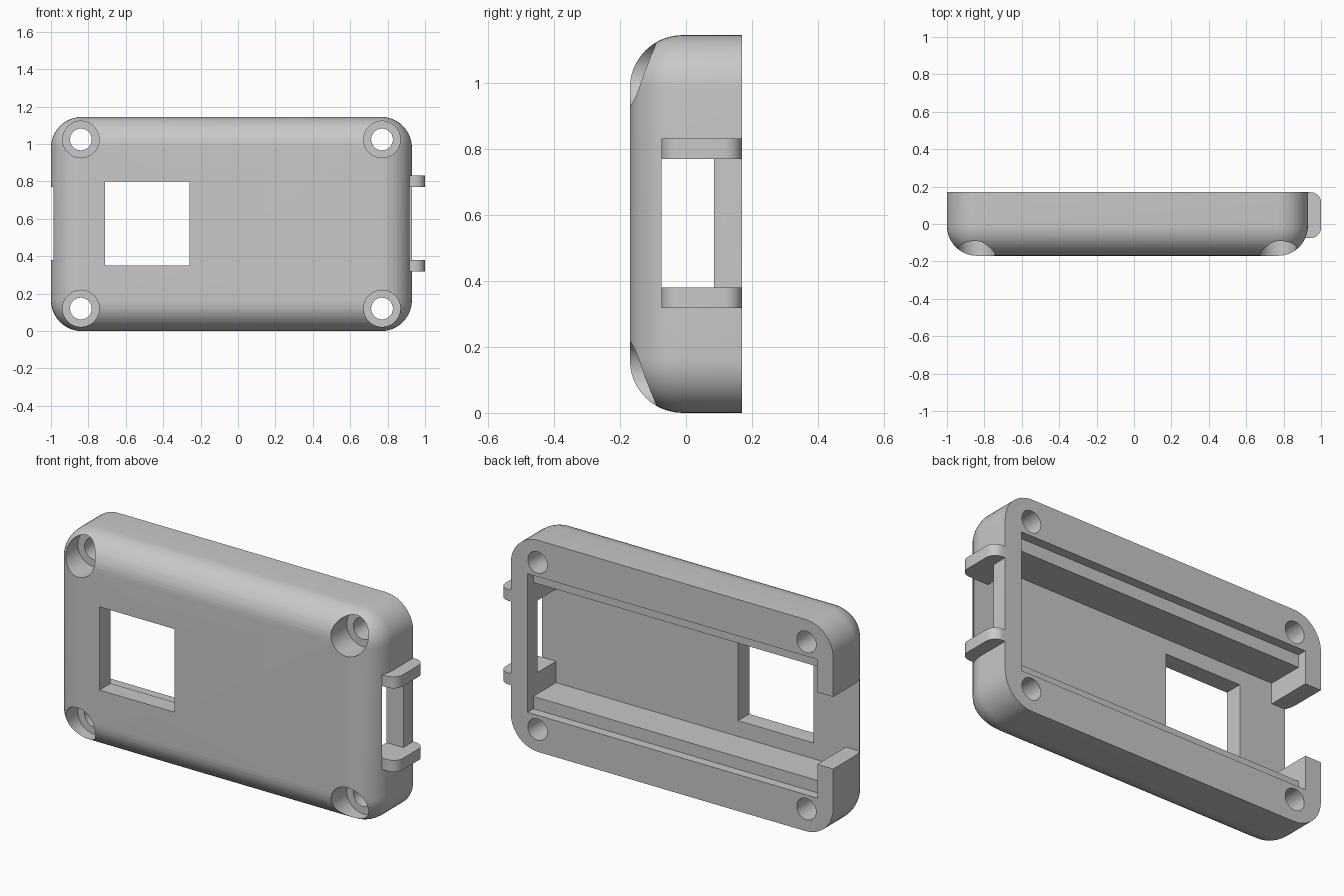
import bpy, bmesh, math

if "Cube" in bpy.data.objects:
    bpy.data.objects.remove(bpy.data.objects["Cube"], do_unlink=True)

grey = bpy.data.materials.new("light_grey_plastic")
colour = (0.58, 0.58, 0.58, 1)
grey.diffuse_color = colour
grey.use_nodes = True
grey.node_tree.nodes["Principled BSDF"].inputs["Base Color"].default_value = colour

# Overall sizes
LEFT, RIGHT, TOP = -1.0, 0.93, 1.145
FRONT, BACK = -0.17, 0.17
FLOOR = -0.075
FILLET, CORNER = 0.16, 0.165
MID = TOP / 2


def finish(name, bm):
    bmesh.ops.recalc_face_normals(bm, faces=bm.faces)
    mesh = bpy.data.meshes.new(name)
    bm.to_mesh(mesh)
    bm.free()
    mesh.materials.append(grey)
    obj = bpy.data.objects.new(name, mesh)
    bpy.context.collection.objects.link(obj)
    return obj


def activate(obj):
    bpy.ops.object.select_all(action="DESELECT")
    obj.select_set(True)
    bpy.context.view_layer.objects.active = obj


def loft(name, rings):
    """Skin a stack of equal point rings and cap both ends."""
    bm = bmesh.new()
    loops = [[bm.verts.new(p) for p in ring] for ring in rings]
    n = len(loops[0])
    for a, b in zip(loops, loops[1:]):
        for i in range(n):
            j = (i + 1) % n
            bm.faces.new((a[i], a[j], b[j], b[i]))
    bm.faces.new(loops[0])
    bm.faces.new(loops[-1])
    return finish(name, bm)


def rounded_ring(y, inset, steps=12):
    """Rounded rectangle outline of the case at depth y."""
    r = CORNER - inset
    points = []
    corners = [(RIGHT - CORNER, TOP - CORNER), (LEFT + CORNER, TOP - CORNER),
               (LEFT + CORNER, CORNER), (RIGHT - CORNER, CORNER)]
    for k, (cx, cz) in enumerate(corners):
        for s in range(steps + 1):
            a = math.pi / 2 * (k + s / steps)
            points.append((cx + r * math.cos(a), y, cz + r * math.sin(a)))
    return points


def box(x0, x1, y0, y1, z0, z1):
    return loft("cutter", [[(x0, y, z0), (x1, y, z0), (x1, y, z1), (x0, y, z1)]
                           for y in (y0, y1)])


def cylinder(x, z, r, y0, y1, n=48):
    angles = [2 * math.pi * i / n for i in range(n)]
    return loft("cutter", [[(x + r * math.cos(a), y, z + r * math.sin(a))
                            for a in angles] for y in (y0, y1)])


def cut(target, cutter):
    cutter.hide_render = True
    mod = target.modifiers.new("cut", "BOOLEAN")
    mod.operation = "DIFFERENCE"
    mod.solver = "EXACT"
    mod.object = cutter
    activate(target)
    bpy.ops.object.modifier_apply(modifier=mod.name)
    bpy.data.objects.remove(cutter, do_unlink=True)


# Case shell with a rounded front edge
rings = [rounded_ring(BACK, 0)]
for i in range(13):
    a = math.pi / 2 * i / 12
    rings.append(rounded_ring(FRONT + FILLET * (1 - math.sin(a)),
                              FILLET * (1 - math.cos(a))))
case = loft("case_shell", rings)

# Shallow board seat, then the deeper and narrower cavity
cut(case, box(-0.905, 0.83, 0.12, 0.3, MID - 0.375, MID + 0.375))
cut(case, box(-0.905, 0.83, FLOOR, 0.3, MID - 0.308, MID + 0.308))

# Front window, open end slot and closed end port
cut(case, box(-0.71, -0.26, -0.3, 0, 0.35, 0.80))
cut(case, box(-1.1, -0.85, FLOOR, 0.3, 0.38, 0.77))
cut(case, box(0.78, 1.1, FLOOR, 0.085, 0.38, 0.77))

# Counterbored screw holes
for x in (-0.84, 0.77):
    for z in (MID - 0.452, MID + 0.452):
        cut(case, cylinder(x, z, 0.098, -0.3, -0.03))
        cut(case, cylinder(x, z, 0.058, -0.3, 0.3))

activate(case)
bpy.ops.object.shade_smooth_by_angle(angle=math.radians(30))


# Strap lugs beside the port, with rounded outer corners
def lug(name, z0, z1):
    outline = [(0.9, BACK), (0.9, FLOOR)]
    for cy, start, r in ((FLOOR + 0.055, -90, 0.055), (BACK - 0.055, 0, 0.055)):
        for s in range(9):
            a = math.radians(start + 90 * s / 8)
            outline.append((1 - r + r * math.cos(a), cy + r * math.sin(a)))
    obj = loft(name, [[(x, y, z) for x, y in outline] for z in (z0, z1)])
    activate(obj)
    bpy.ops.object.shade_smooth_by_angle(angle=math.radians(30))


lug("lower_lug", 0.318, 0.38)
lug("upper_lug", 0.77, 0.832)
